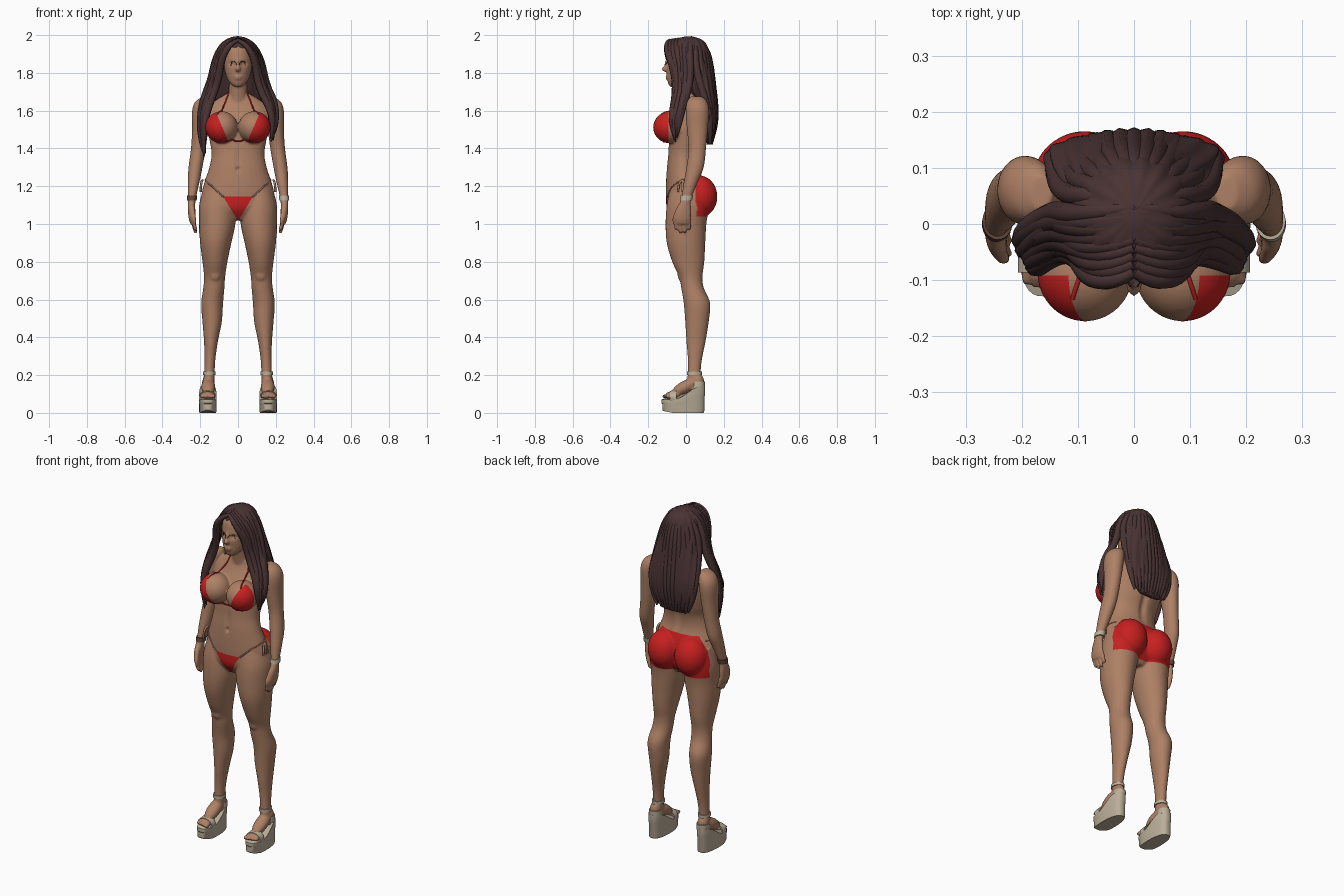
import bpy, bmesh, math, random
from mathutils import Vector, Matrix
from mathutils.bvhtree import BVHTree

random.seed(4)
if "Cube" in bpy.data.objects:
    bpy.data.objects.remove(bpy.data.objects["Cube"])


def material(name, rgb):
    m = bpy.data.materials.new(name)
    m.use_nodes = True
    m.diffuse_color = (*rgb, 1)
    m.node_tree.nodes["Principled BSDF"].inputs["Base Color"].default_value = (*rgb, 1)
    return m


SKIN = material("warm skin", (.42, .215, .13))
HAIR = material("dark brown hair", (.068, .033, .034))
RED = material("red fabric", (.57, .014, .014))
CREAM = material("cream sandal", (.50, .43, .32))
BROWN = material("brown leather", (.12, .06, .04))


def add_object(name, mesh, *mats):
    obj = bpy.data.objects.new(name, mesh)
    bpy.context.collection.objects.link(obj)
    for m in mats:
        mesh.materials.append(m)
    return obj


def finish(bm, name, *mats, sharp=None):
    bmesh.ops.recalc_face_normals(bm, faces=bm.faces[:])
    mesh = bpy.data.meshes.new(name)
    bm.to_mesh(mesh)
    bm.free()
    mesh.shade_smooth()
    if sharp:
        mesh.set_sharp_from_angle(angle=math.radians(sharp))
    return add_object(name, mesh, *mats)


def baked_mesh(obj):
    """Evaluated mesh of a helper object, which is then removed."""
    bpy.context.view_layer.update()
    graph = bpy.context.evaluated_depsgraph_get()
    mesh = bpy.data.meshes.new_from_object(obj.evaluated_get(graph))
    bpy.data.objects.remove(obj)
    return mesh


def catmull(a, b, c, d, t):
    return b + .5 * t * (c - a + t * (2 * a - 5 * b + 4 * c - d + t * (3 * (b - c) + d - a)))


def loft(bm, rings, side=1, n=32, steps=5, ridge=0, matrix=Matrix()):
    """Closed smooth loft through ellipses given as (z, x, y, rx, ry)."""
    k = [Vector(r) for r in rings]
    k = [k[0]] + k + [k[-1]]
    path = [catmull(*k[i:i + 4], s / steps) for i in range(len(k) - 3) for s in range(steps)] + [k[-1]]
    loops = []
    for z, x, y, rx, ry in path:
        loop = []
        for j in range(n):
            a = math.tau * j / n
            g = 1 + ridge * math.sin(16 * a + 2 * math.sin(9 * z))
            p = Vector((side * (x + rx * g * math.cos(a)), y + ry * g * math.sin(a), z))
            loop.append(bm.verts.new(matrix @ p))
        loops.append(loop)
    for lo, hi in zip(loops, loops[1:]):
        for j in range(n):
            bm.faces.new((lo[j], lo[j - 1], hi[j - 1], hi[j]))
    bm.faces.new(loops[0])
    bm.faces.new(loops[-1])


def blob(bm, centre, radii, tilt=0):
    m = Matrix.Translation(centre) @ Matrix.Rotation(tilt, 4, 'X') @ Matrix.Diagonal((*radii, 1))
    bmesh.ops.create_uvsphere(bm, u_segments=28, v_segments=18, radius=1, matrix=m)


def tubes(name, paths, depth, mat, taper=None):
    cu = bpy.data.curves.new(name, 'CURVE')
    cu.dimensions = '3D'
    cu.bevel_depth, cu.bevel_resolution, cu.resolution_u = depth, 2, 5
    cu.use_fill_caps = True
    for path in paths:
        sp = cu.splines.new('NURBS')
        sp.points.add(len(path) - 1)
        for i, (pt, p) in enumerate(zip(sp.points, path)):
            pt.co = (*p, 1)
            pt.radius = taper[i] if taper else 1
        sp.order_u = 4 if len(path) > 3 else len(path)
        sp.use_endpoint_u = True
    helper = add_object(name + " helper", cu)
    mesh = baked_mesh(helper)
    mesh.materials.clear()
    mesh.shade_smooth()
    return add_object(name, mesh, mat)


# Body: overlapping forms fused into one skin
body = bmesh.new()
loft(body, [(1.02, 0, .0, .08, .06), (1.08, 0, .0, .185, .1), (1.15, 0, .0, .194, .106), (1.22, 0, -.005, .178, .101),
            (1.3, 0, -.015, .152, .087), (1.37, 0, -.01, .14, .085), (1.44, 0, .005, .15, .095),
            (1.52, 0, .02, .165, .095), (1.6, 0, .045, .165, .075), (1.65, 0, .05, .125, .058), (1.69, 0, .04, .06, .045)])
loft(body, [(1.6, 0, .045, .06, .05), (1.68, 0, .03, .05, .046), (1.8, 0, .005, .046, .046)])
# Head with nose and lips
loft(body, [(1.725, 0, -.06, .02, .022), (1.745, 0, -.05, .042, .045), (1.78, 0, -.03, .062, .07), (1.83, 0, -.01, .073, .095),
            (1.88, 0, 0, .079, .1), (1.93, 0, .005, .074, .093), (1.97, 0, .01, .045, .06)])
blob(body, (0, -.109, 1.82), (.014, .02, .014))
blob(body, (0, -.1, 1.845), (.009, .016, .035), -.25)
blob(body, (0, -.097, 1.78), (.024, .011, .007))
blob(body, (0, -.095, 1.769), (.02, .012, .008))
for s in (1, -1):
    # Leg, knee and foot
    loft(body, [(.12, .156, .04, .03, .04), (.2, .152, .043, .028, .034), (.28, .149, .047, .029, .037), (.38, .143, .053, .037, .051),
                (.48, .137, .058, .051, .062), (.58, .137, .058, .058, .07), (.66, .128, .035, .056, .06),
                (.72, .124, .025, .056, .062), (.8, .122, .012, .066, .085), (.9, .118, .0, .083, .102),
                (1, .11, .0, .096, .108), (1.1, .108, .01, .098, .112), (1.2, .1, .02, .08, .1)], s)
    blob(body, (s * .122, -.015, .735), (.033, .03, .045))
    blob(body, (s * .157, .06, .165), (.031, .036, .045))
    blob(body, (s * .157, -.005, .137), (.037, .08, .033), .5)
    blob(body, (s * .16, -.07, .092), (.042, .04, .023))
    for i in range(5):
        blob(body, (s * (.128 + .016 * i), -.107 + .004 * i, .088), (.0095, .02, .012))
    # Buttock and bust
    blob(body, (s * .088, .07, 1.145), (.095, .096, .112))
    blob(body, (s * .087, -.085, 1.512), (.086, .089, .085))
    # Arm and palm
    loft(body, [(1.0, .238, -.018, .014, .036), (1.03, .243, -.018, .018, .044), (1.08, .246, -.012, .02, .04),
                (1.13, .245, 0, .021, .027), (1.22, .235, .025, .031, .037), (1.3, .225, .048, .037, .046),
                (1.4, .21, .06, .039, .046), (1.5, .2, .06, .043, .055), (1.6, .193, .06, .05, .062),
                (1.65, .18, .058, .044, .052), (1.675, .165, .055, .02, .03)], s)
    # Fingers and thumb
    for i, tip in enumerate((.965, .95, .952, .968)):
        y = -.052 + .023 * i
        loft(body, [(tip, .222, y, .005, .005), (tip + .012, .227, y, .01, .01), (1.03, .241, y, .012, .012)], s, n=12)
    loft(body, [(1.0, .228, -.062, .007, .007), (1.03, .234, -.06, .012, .012), (1.09, .243, -.035, .014, .014)], s, n=12)
rough = finish(body, "body helper")
remesh = rough.modifiers.new("fuse", 'REMESH')
remesh.mode, remesh.voxel_size = 'VOXEL', .0056
soften = rough.modifiers.new("soften", 'SMOOTH')
soften.factor, soften.iterations = .5, 6
bm = bmesh.new()
bm.from_mesh(baked_mesh(rough))


# Eye sockets, navel, midline and spine pressed into the skin
def bell(x, w):
    return math.exp(-(x / w) ** 2)


for v in bm.verts:
    x, y, z = v.co
    if y < -.03 and abs(x) < .14:
        v.co.y += .011 * bell(abs(x) - .032, .017) * bell(z - 1.848, .012)
        v.co.y += .012 * bell(x, .009) * bell(z - 1.29, .011)
        v.co.y += .006 * bell(x, .014) * bell(z - 1.34, .06)
    elif y > .03 and abs(x) < .1:
        v.co.y -= .012 * bell(x, .02) * bell(z - 1.4, .12)


# Swimwear cut into the skin along straight seams
def cut(zone, co, no):
    faces = [f for f in bm.faces if zone(f.calc_center_median())]
    edges = {e for f in faces for e in f.edges}
    verts = {v for f in faces for v in f.verts}
    bmesh.ops.bisect_plane(bm, geom=[*verts, *edges, *faces], dist=1e-5, plane_co=co, plane_no=no)


def bust(c):
    return c.y < -.06 and 1.41 < c.z < 1.63 and abs(c.x) < .18


def front(c):
    return c.y < .03 and 1.01 < c.z < 1.18 and abs(c.x) < .12


def seat(c):
    return c.y > .03 and 1.01 < c.z < 1.29 and abs(c.x) < .196


cut(bust, (0, -.092, 0), (0, 1, 0))
cut(front, (0, 0, 1.145), (0, 0, 1))
cut(seat, (0, .05, 0), (0, 1, 0))
cut(seat, (0, 0, 1.265), (0, 0, 1))
cut(seat, (0, 0, 1.04), (0, 0, 1))
for s in (1, -1):
    cut(bust, (s * .053, 0, 1.443), (s * .132, 0, -.057))
    cut(front, (s * .015, 0, 1.04), (s, 0, -.6))
for f in bm.faces:
    f.smooth = True
    c = f.calc_center_median()
    ax = abs(c.x)
    cup = bust(c) and c.y < -.092 and 1.432 < c.z < 1.6 and (ax - .053) * .132 > (c.z - 1.443) * .057
    panel = front(c) and c.z < 1.145 and ax < .015 + .6 * (c.z - 1.04)
    back = seat(c) and c.y > .05 and 1.04 < c.z < 1.265
    f.material_index = int(cup or panel or back)
tree = BVHTree.FromBMesh(bm)
skin_mesh = bpy.data.meshes.new("body")
bm.to_mesh(skin_mesh)
bm.free()
add_object("body", skin_mesh, SKIN, RED)


def cord(points):
    """Path that hugs the skin."""
    pts = [Vector(p) for p in points]
    return [tree.find_nearest(a.lerp(b, i / 8))[0] for a, b in zip(pts, pts[1:]) for i in range(9)]


# Straps, ties and lashes
sides = (1, -1)
tubes("neck_straps", [cord([(s * .108, -.13, 1.575), (s * .085, -.05, 1.65), (s * .05, .02, 1.7)]) for s in sides], .004, RED)
tubes("bust_band", [cord([(-.08, -.12, 1.432), (.08, -.12, 1.432)])], .004, RED)
tubes("hip_ties", [cord([(s * .077, -.1, 1.143), (s * .14, -.08, 1.2), (s * .185, -.02, 1.235), (s * .17, .05, 1.25)])
                   for s in sides], .004, SKIN)
tubes("hip_bows", [[(s * .188, -.02, 1.232), (s * .198, -.03 + d, 1.22), (s * .197, -.03 + d, 1.17)]
                   for s in sides for d in (-.012, .012, .025)], .006, SKIN)
tubes("lashes", [cord([(s * .018, -.12, 1.846), (s * .032, -.12, 1.854), (s * .048, -.1, 1.848)]) for s in sides], .0022, HAIR)

# Hair: ridged crown and back, with loose locks over it
crown = bmesh.new()
loft(crown, [(1.42, 0, .125, .07, .012), (1.5, 0, .125, .135, .033), (1.6, 0, .122, .157, .044), (1.7, 0, .09, .15, .068),
             (1.8, 0, .06, .13, .083), (1.88, 0, .03, .113, .096), (1.94, 0, .015, .092, .098), (1.975, 0, .015, .06, .07),
             (1.993, 0, .015, .015, .02)], n=128, ridge=.025)
finish(crown, "hair_crown", HAIR)
inner = [(0, -.085, 1.972), (.045, -.112, 1.955), (.09, -.085, 1.87), (.1, -.055, 1.78), (.135, -.05, 1.68),
         (.168, -.075, 1.58), (.182, -.075, 1.48), (.175, -.06, 1.36)]
outer = [(0, .03, 1.985), (.07, .02, 1.975), (.122, .02, 1.88), (.14, .02, 1.77), (.18, .0, 1.68),
         (.2, -.025, 1.58), (.2, -.035, 1.48), (.19, -.05, 1.4)]
locks = []
for s in sides:
    for i in range(9):
        lock = []
        for j, (a, b) in enumerate(zip(inner, outer)):
            p = Vector(a).lerp(Vector(b), i / 8)
            p += Vector([random.uniform(-.007, .007) * min(1, j / 3) for _ in range(3)])
            if s > 0 and j > 4:
                p.z += .025 * (j - 4)
            lock.append((s * p.x, p.y, p.z))
        locks.append(lock)
tubes("side_locks", locks, .02, HAIR, (.5, .75, 1, 1, 1, 1, .85, .15))
flow = [(.05, .03, .0, 1.986), (.6, .1, .045, 1.955), (1, .128, .085, 1.86), (1.15, .14, .06, 1.72),
        (1.2, .158, .035, 1.6), (1.1, .15, .02, 1.5), (.85, .137, .01, 1.43)]
back_locks = [[(.12 * u * w, y - d * u * u, z + random.uniform(-.01, .01) * (z < 1.5)) for w, y, d, z in flow]
              for u in (k / 6 for k in range(-6, 7))]
tubes("back_locks", back_locks, .02, HAIR, (.4, .8, 1, 1, 1, .9, .3))


# Wedge sandals
def foot_rest(y):
    t = min(1, max(0, (y + .06) / .14))
    return .072 + .07 * t * t * (3 - 2 * t)


def signed_power(v, e):
    return math.copysign(abs(v) ** e, v)


for s, label in ((1, "left"), (-1, "right")):
    sole = bmesh.new()
    levels = []
    for t, grow in ((0, .93), (.08, .97), (.6, .97), (.66, 1), (1, 1)):
        level = []
        for j in range(40):
            a = math.tau * j / 40
            y = -.014 + .115 * grow * signed_power(math.sin(a), .8)
            x = .16 + (.047 - .05 * max(0, y)) * grow * signed_power(math.cos(a), .7)
            spring = .012 * max(0, (-y - .07) / .06) * (1 - t)
            level.append(sole.verts.new((s * x, y, foot_rest(y) * t + spring)))
        levels.append(level)
    for lo, hi in zip(levels, levels[1:]):
        for j in range(40):
            sole.faces.new((lo[j], lo[j - 1], hi[j - 1], hi[j]))
    sole.faces.new(levels[0])
    sole.faces.new(levels[-1])
    finish(sole, label + "_sandal_sole", CREAM, sharp=35)
    straps = bmesh.new()
    lay = Matrix.Translation((0, -.068, .08)) @ Matrix.Rotation(math.pi / 2, 4, 'X')
    loft(straps, [(-.018, .16, 0, .047, .042), (.018, .16, 0, .047, .036)], s, matrix=lay)
    loft(straps, [(.2, .152, .044, .033, .04), (.218, .152, .044, .033, .04)], s)
    loft(straps, [(.13, .157, .062, .034, .038), (.165, .157, .064, .033, .037)], s)
    finish(straps, label + "_sandal_straps", CREAM, sharp=35)
    # Wristband
    wrist = bmesh.new()
    loft(wrist, [(1.125, .245, 0, .026, .032), (1.15, .243, .005, .027, .033)], s)
    finish(wrist, label + "_wristband", CREAM if s > 0 else BROWN, sharp=35)
